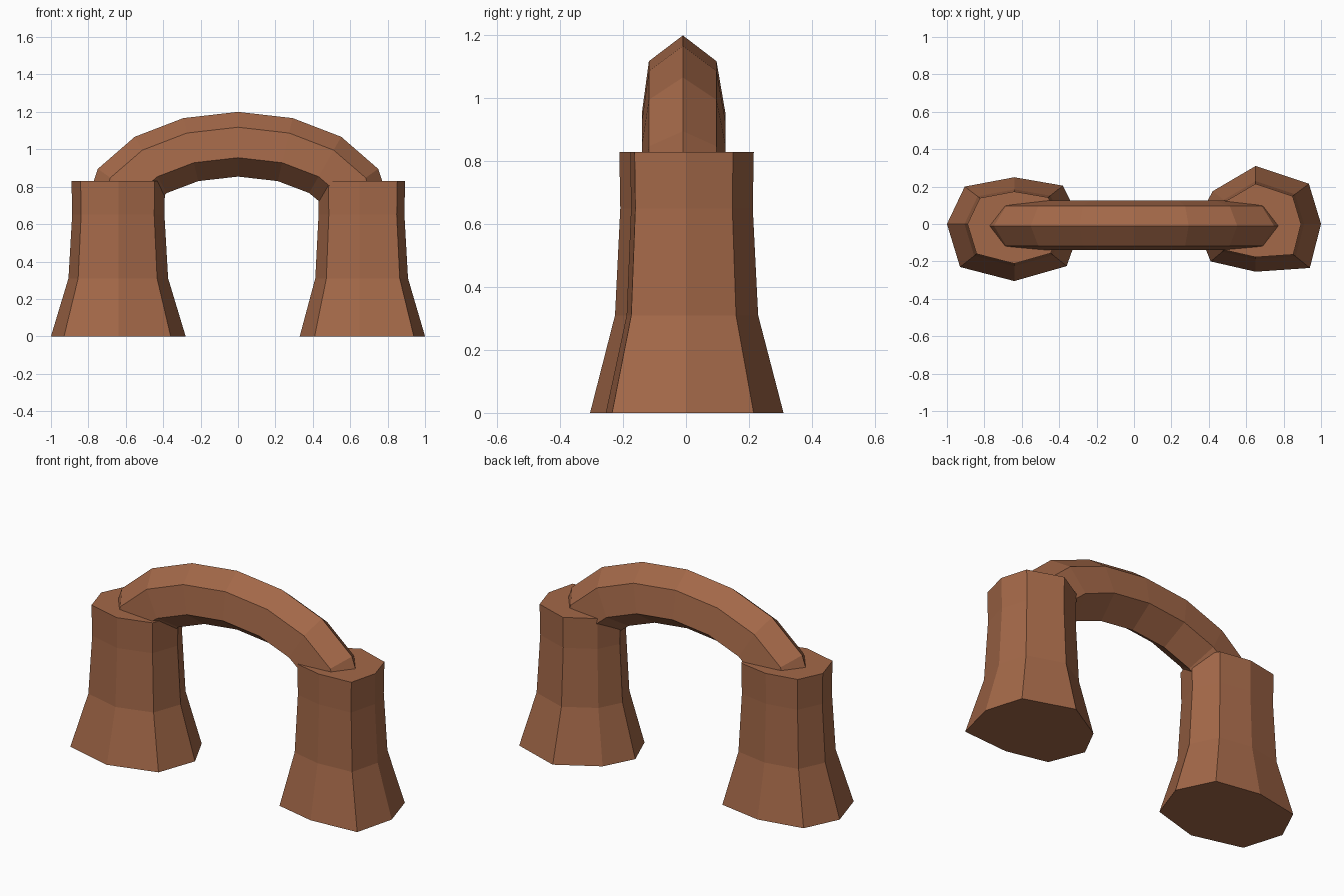
import bpy, bmesh, math

if "Cube" in bpy.data.objects:
    bpy.data.objects.remove(bpy.data.objects["Cube"])

clay = bpy.data.materials.new("reddish_brown_rock")
clay.diffuse_color = (0.366, 0.138, 0.065, 1)
clay.use_nodes = True
clay.node_tree.nodes["Principled BSDF"].inputs["Base Color"].default_value = clay.diffuse_color


def loft(name, rings):
    """Bridge equal-length rings of points and cap both ends."""
    bm = bmesh.new()
    loops = [[bm.verts.new(p) for p in ring] for ring in rings]
    n = len(loops[0])
    for a, b in zip(loops, loops[1:]):
        for i in range(n):
            j = (i + 1) % n
            bm.faces.new((a[i], a[j], b[j], b[i]))
    bm.faces.new(loops[0])
    bm.faces.new(loops[-1])
    bmesh.ops.recalc_face_normals(bm, faces=bm.faces[:])
    mesh = bpy.data.meshes.new(name)
    bm.to_mesh(mesh)
    bm.free()
    mesh.materials.append(clay)
    obj = bpy.data.objects.new(name, mesh)
    bpy.context.collection.objects.link(obj)
    return obj


# Pillars: irregular octagon footprint, narrowing upward
levels = [(0, 1), (0.31, 0.74), (0.65, 0.685), (0.83, 0.695)]


def pillar(name, cx, outline):
    loft(name, [[(cx + (x - cx) * s, y * s, z) for x, y in outline]
                for z, s in levels])


pillar("left_pillar", -0.64, [
    (-1, 0), (-0.93, -0.23), (-0.64, -0.305), (-0.36, -0.225),
    (-0.28, 0), (-0.38, 0.205), (-0.64, 0.25), (-0.905, 0.2)])
pillar("right_pillar", 0.65, [
    (0.33, 0), (0.41, -0.2), (0.65, -0.255), (0.94, -0.235),
    (1, 0), (0.935, 0.215), (0.65, 0.31), (0.42, 0.175)])

# Arch: hexagonal section (y, outward offset) swept along a half ellipse
A, B, BASE = 0.66, 0.378, 0.65
section = [(-0.01, 0.172), (0.097, 0.09), (0.125, -0.073),
           (-0.01, -0.174), (-0.14, -0.073), (-0.118, 0.09)]
rings = []
for k in range(-4, 5):
    t = math.radians(22.5 * k)
    nx, nz = math.sin(t) / A, math.cos(t) / B
    length = math.hypot(nx, nz)
    nx, nz = nx / length, nz / length
    rings.append([(A * math.sin(t) + r * nx, y, BASE + B * math.cos(t) + r * nz)
                  for y, r in section])
loft("arch_span", rings)
